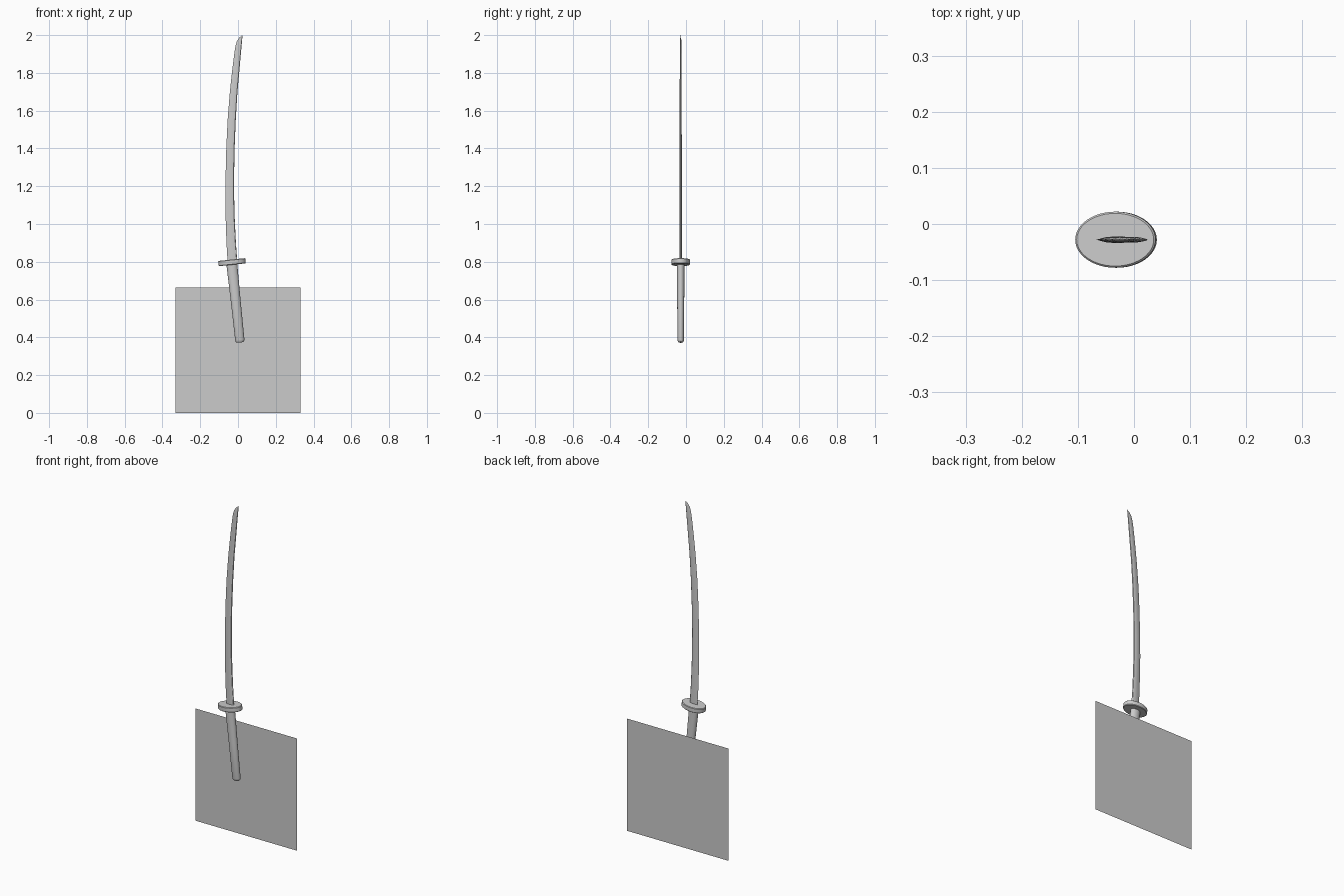
import bpy, bmesh, math
from mathutils import Matrix, Vector

if "Cube" in bpy.data.objects:
    bpy.data.objects.remove(bpy.data.objects["Cube"])

Y = -0.028          # depth of the sword
BACK = 0.078        # depth of the flat panel


def finish(name, bm, smooth=None, matrix=Matrix()):
    bmesh.ops.recalc_face_normals(bm, faces=bm.faces)
    me = bpy.data.meshes.new(name)
    bm.to_mesh(me)
    bm.free()
    ob = bpy.data.objects.new(name, me)
    ob.matrix_world = matrix
    bpy.context.collection.objects.link(ob)
    if smooth:
        bpy.ops.object.select_all(action='DESELECT')
        ob.select_set(True)
        bpy.context.view_layer.objects.active = ob
        bpy.ops.object.shade_smooth_by_angle(angle=math.radians(smooth))
    return ob


def loft(rings):
    """Skin a stack of equal-length point rings and cap both ends."""
    bm = bmesh.new()
    vs = [[bm.verts.new(p) for p in r] for r in rings]
    n = len(vs[0])
    for a, b in zip(vs, vs[1:]):
        for i in range(n):
            j = (i + 1) % n
            bm.faces.new((a[i], a[j], b[j], b[i]))
    bm.faces.new(vs[0][::-1])
    bm.faces.new(vs[-1])
    return bm


def ellipse(rx, ry, z, n):
    return [Vector((rx * math.cos(2 * math.pi * i / n),
                    ry * math.sin(2 * math.pi * i / n), z)) for i in range(n)]


# Blade: cutting edge on the convex left side, spine on the right
# z, edge x, spine x, half thickness
stations = [(0.80, -0.055, -0.004, 0.0060), (0.90, -0.061, -0.011, 0.0060),
            (1.02, -0.065, -0.017, 0.0060), (1.13, -0.067, -0.020, 0.0060),
            (1.24, -0.066, -0.021, 0.0058), (1.40, -0.062, -0.018, 0.0056),
            (1.55, -0.055, -0.012, 0.0054), (1.70, -0.043, -0.003, 0.0052),
            (1.82, -0.030, 0.008, 0.0050), (1.90, -0.020, 0.015, 0.0048),
            (1.945, -0.013, 0.019, 0.0042), (1.97, -0.005, 0.0215, 0.0034),
            (1.987, 0.007, 0.023, 0.0022), (2.00, 0.0235, 0.0245, 0.0004)]
section = [(0, 0), (0.35, -0.75), (0.7, -1), (0.93, -0.6), (1, 0),
           (0.93, 0.6), (0.7, 1), (0.35, 0.75)]
finish("blade", loft([[(e + (s - e) * u, Y + t * v, z) for u, v in section]
                      for z, e, s, t in stations]), 20)

# Oval guard, tilted with the blade
tilt = Matrix.Rotation(math.radians(-6), 4, 'Y')
guard = [ellipse(rx, ry, z, 48) for rx, ry, z in
         [(0.069, 0.047, -0.014), (0.072, 0.050, -0.011),
          (0.072, 0.050, 0.011), (0.069, 0.047, 0.014)]]
finish("guard", loft(guard), 30, Matrix.Translation((-0.032, Y, 0.798)) @ tilt)

# Tapered oval handle with a rounded pommel
top, bottom = Vector((-0.032, Y, 0.798)), Vector((0.011, Y, 0.373))
length = (top - bottom).length
handle = [ellipse(rx, ry, z, 24) for rx, ry, z in
          [(0.017, 0.011, 0), (0.022, 0.015, 0.004), (0.0245, 0.0175, 0.014),
           (0.026, 0.0185, length * 0.5), (0.029, 0.0205, length)]]
finish("handle", loft(handle), 35, Matrix.Translation(bottom) @ tilt)

# Flat upright panel behind the handle
bm = bmesh.new()
bm.faces.new([bm.verts.new(p) for p in
              [(-0.332, BACK, 0), (0.332, BACK, 0),
               (0.332, BACK, 0.665), (-0.332, BACK, 0.665)]])
finish("back_panel", bm)
